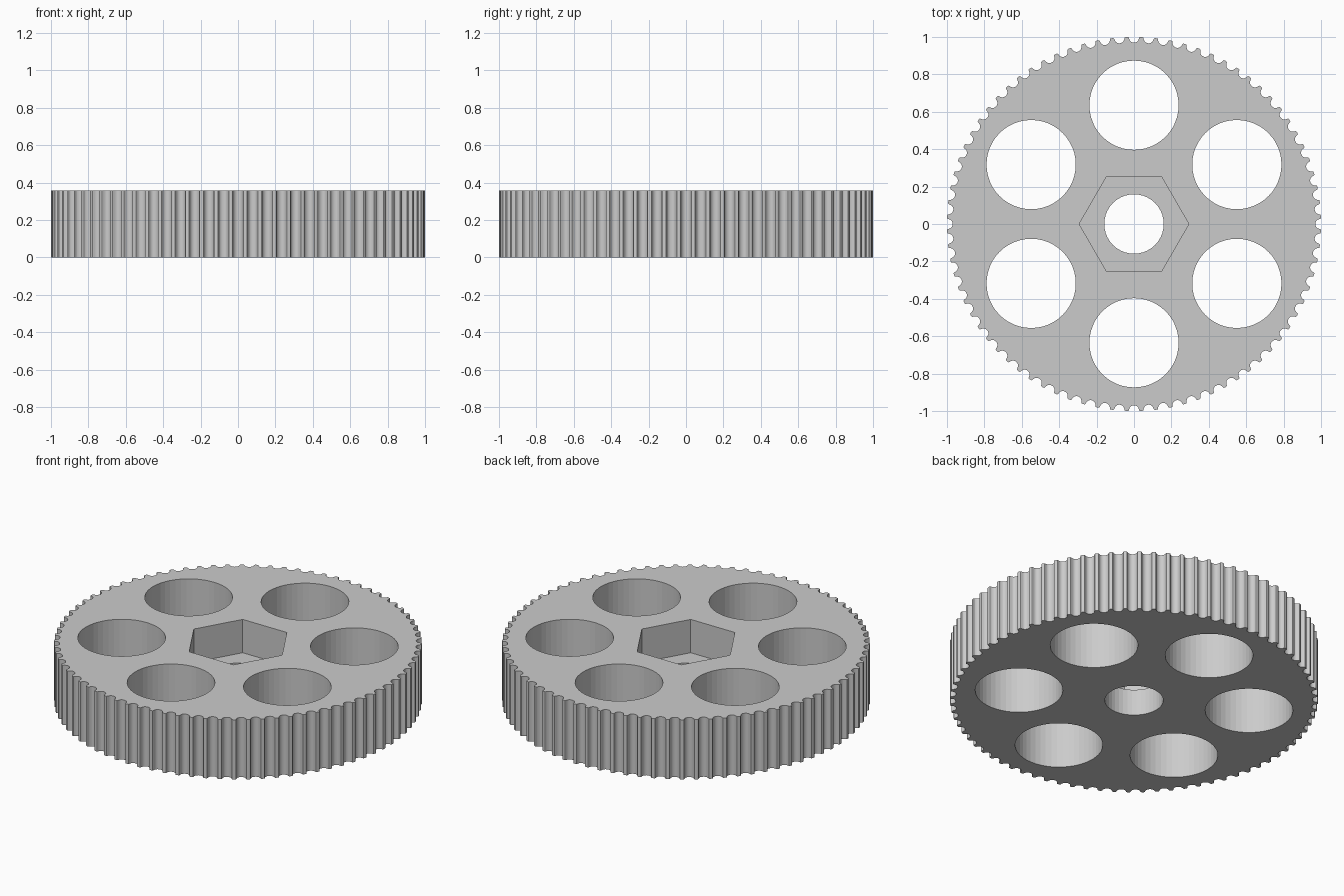
import bpy, bmesh
from math import pi, sin, cos
from mathutils import Vector

if "Cube" in bpy.data.objects:
    bpy.data.objects.remove(bpy.data.objects["Cube"])

HEIGHT = 0.358
POCKET_FLOOR = 0.158
TEETH = 80

grey = bpy.data.materials.new("light grey")
grey.use_nodes = True
colour = (0.6, 0.6, 0.6, 1)
grey.diffuse_color = colour
grey.node_tree.nodes["Principled BSDF"].inputs["Base Color"].default_value = colour


def circle(radius, sides, centre=(0, 0)):
    return [(centre[0] + radius * cos(2 * pi * i / sides),
             centre[1] + radius * sin(2 * pi * i / sides)) for i in range(sides)]


def toothed_rim():
    # Rounded groove: half width and depth, from the mouth to the bottom
    half = [(0.0336, 0), (0.0291, 0.0015), (0.0269, 0.0052), (0.026, 0.0095),
            (0.0246, 0.0136), (0.0227, 0.0176), (0.0203, 0.0214),
            (0.0161, 0.0253), (0.0112, 0.0281), (0.0057, 0.0298)]
    groove = [(-w, d) for w, d in half] + [(0, 0.0303)] + [(w, d) for w, d in reversed(half)]
    points = []
    for i in range(TEETH):
        a = 2 * pi * i / TEETH
        for w, d in groove:
            r = 0.9995 - d
            points.append((r * cos(a) - w * sin(a), r * sin(a) + w * cos(a)))
    return points


bm = bmesh.new()


def ring(points, z):
    verts = [bm.verts.new((x, y, z)) for x, y in points]
    return verts, [bm.edges.new((verts[i - 1], verts[i])) for i in range(len(verts))]


def wall(points, low, high):
    # Upright wall between two levels; returns its lower and upper edge loops
    a, lower = ring(points, low)
    b, upper = ring(points, high)
    for i in range(len(points)):
        bm.faces.new((a[i - 1], a[i], b[i], b[i - 1]))
    return lower, upper


def cap(loops, direction):
    edges = [e for loop in loops for e in loop]
    bmesh.ops.triangle_fill(bm, use_beauty=True, edges=edges, normal=Vector((0, 0, direction)))


# Toothed rim and six round lightening holes, full height
outlines = [toothed_rim()]
for k in range(6):
    a = pi / 6 + k * pi / 3
    outlines.append(circle(0.2385, 48, (0.635 * cos(a), 0.635 * sin(a))))
walls = [wall(outline, 0, HEIGHT) for outline in outlines]

# Shaft bore below, hexagonal nut pocket above
bore_low, bore_high = wall(circle(0.159, 40), 0, POCKET_FLOOR)
hex_low, hex_high = wall(circle(0.293, 6), POCKET_FLOOR, HEIGHT)

# Bottom face, top face and pocket floor
cap([w[0] for w in walls] + [bore_low], -1)
cap([w[1] for w in walls] + [hex_high], 1)
cap([bore_high, hex_low], 1)
bmesh.ops.recalc_face_normals(bm, faces=bm.faces)

mesh = bpy.data.meshes.new("toothed_pulley")
bm.to_mesh(mesh)
bm.free()
mesh.materials.append(grey)
pulley = bpy.data.objects.new("toothed_pulley", mesh)
bpy.context.collection.objects.link(pulley)
